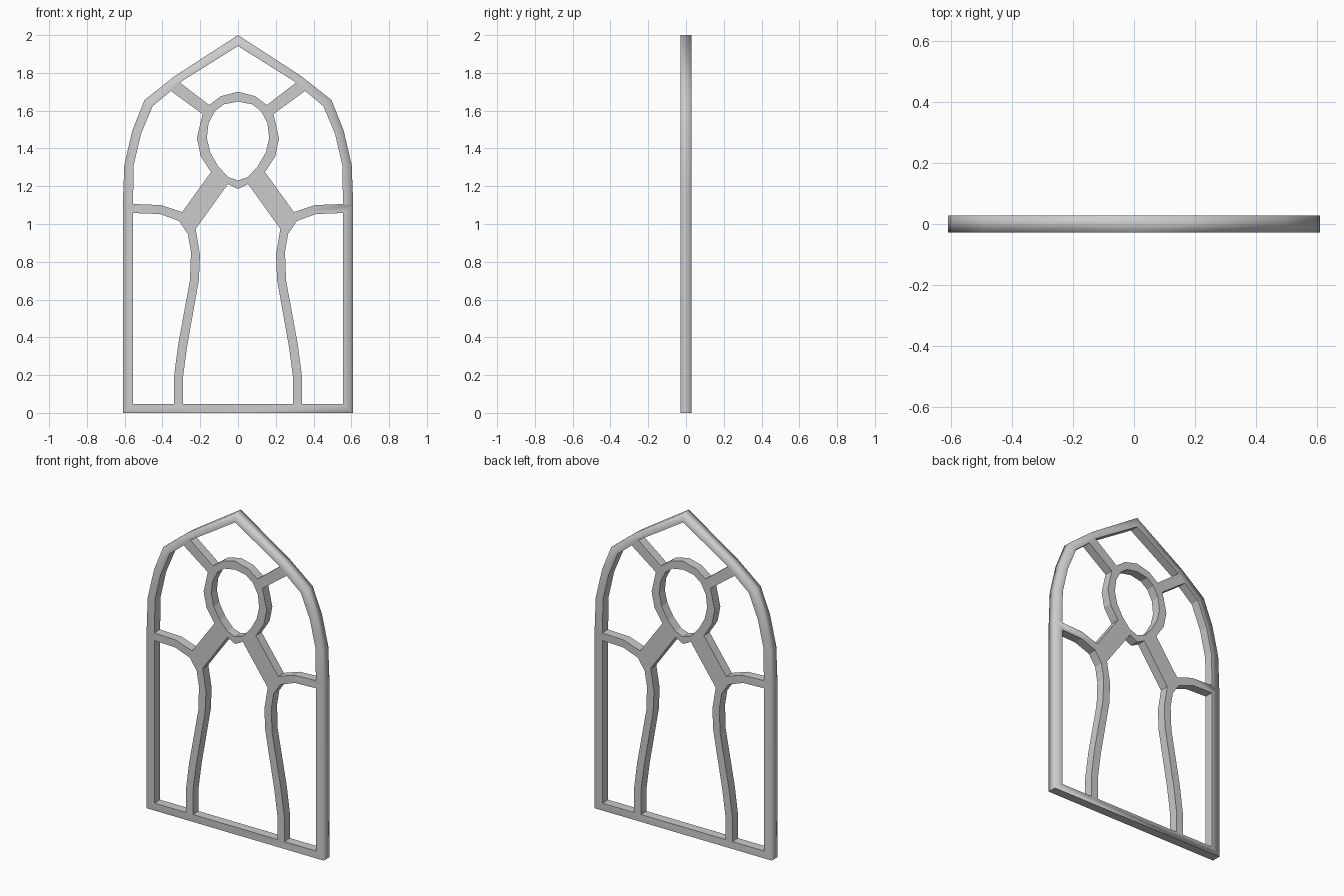
import bpy, bmesh

if "Cube" in bpy.data.objects:
    bpy.data.objects.remove(bpy.data.objects["Cube"])

HALF = 0.028  # half of the window thickness


def mirrored(points):
    """Close a right-half profile into a full symmetric loop."""
    left = [(-x, z) for x, z in reversed(points) if x > 0.0001]
    return points + left


def flipped(points):
    return [(-x, z) for x, z in points]


# outer pointed arch outline
outer = mirrored([(0, 2), (.335, 1.783), (.495, 1.656), (.559, 1.497),
                  (.602, 1.312), (.61, 1.1), (.61, 0)])

# opening under the peak
top_light = mirrored([(0, 1.942), (.308, 1.749), (.153, 1.63), (.09, 1.677), (0, 1.7)])

# pear-shaped eye inside the ring
eye = mirrored([(0, 1.648), (.074, 1.634), (.122, 1.598), (.156, 1.534), (.165, 1.455),
                (.148, 1.381), (.106, 1.307), (.053, 1.249), (0, 1.23)])

# central opening between the curved mullions
centre_light = mirrored([(0, 1.185), (.053, 1.212), (.224, .974), (.201, .836),
                         (.207, .704), (.27, .349), (.291, .19), (.291, .046)])

# upper and lower side openings
upper_light = [(.556, 1.106), (.552, 1.312), (.514, 1.476), (.452, 1.624), (.355, 1.704),
               (.188, 1.582), (.217, 1.455), (.198, 1.36), (.143, 1.275),
               (.296, 1.063), (.407, 1.1)]
lower_light = [(.556, .046), (.556, 1.058), (.413, 1.053), (.312, 1.016), (.265, .947),
               (.249, .852), (.254, .704), (.317, .36), (.339, .19), (.339, .046)]

# flat filled curve with holes, given thickness
curve = bpy.data.curves.new("window_tracery", "CURVE")
curve.dimensions = "2D"
curve.fill_mode = "BOTH"
curve.extrude = HALF
for loop in (outer, top_light, eye, centre_light, upper_light, flipped(upper_light),
             lower_light, flipped(lower_light)):
    spline = curve.splines.new("POLY")
    spline.points.add(len(loop) - 1)
    for p, (x, z) in zip(spline.points, loop):
        p.co = (x, z, 0, 1)
    spline.use_cyclic_u = True

obj = bpy.data.objects.new("window_tracery", curve)
bpy.context.collection.objects.link(obj)
obj.rotation_euler = (1.5707963, 0, 0)
bpy.context.view_layer.objects.active = obj
obj.select_set(True)
bpy.ops.object.convert(target="MESH")
bpy.ops.object.transform_apply(location=False, rotation=True, scale=False)
obj = bpy.context.object
obj.name = "window_tracery"

# weld, then keep only the outer arch softly shaded; all other edges crisp
bm = bmesh.new()
bm.from_mesh(obj.data)
bmesh.ops.remove_doubles(bm, verts=bm.verts, dist=0.0005)
bmesh.ops.recalc_face_normals(bm, faces=bm.faces)


def on_rim(v):
    return any(abs(v.co.x - x) < .002 and abs(v.co.z - z) < .002 for x, z in outer)


for f in bm.faces:
    f.smooth = True
for e in bm.edges:
    a, b = e.verts
    flat = len(e.link_faces) == 2 and e.calc_face_angle(0) < 0.01
    base = a.co.z < .002 and b.co.z < .002
    peak = a.co.z > 1.99 and b.co.z > 1.99
    e.smooth = flat or (on_rim(a) and on_rim(b) and not base and not peak)
bm.to_mesh(obj.data)
bm.free()
